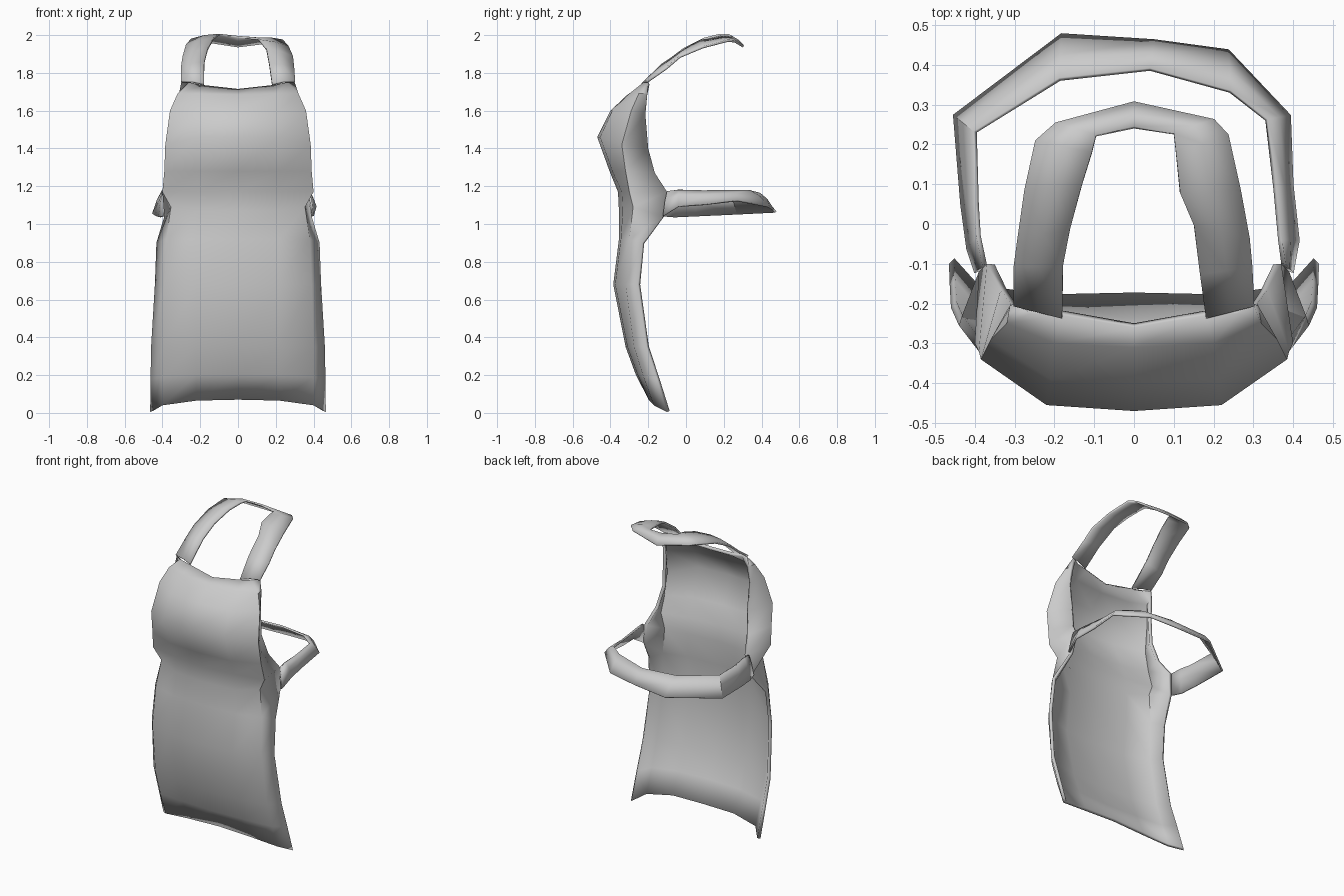
import bpy, bmesh, math

cloth = bpy.data.materials.new("grey cloth")
cloth.diffuse_color = (0.6, 0.6, 0.6, 1)


def sheet(name, rows, thickness):
    """Smooth cloth sheet lofted through rows of points, then thickened."""
    bm = bmesh.new()
    grid = [[bm.verts.new(p) for p in row] for row in rows]
    for a, b in zip(grid, grid[1:]):
        for i in range(len(a) - 1):
            bm.faces.new((a[i], a[i + 1], b[i + 1], b[i]))
    me = bpy.data.meshes.new(name)
    bm.to_mesh(me)
    bm.free()
    me.materials.append(cloth)
    ob = bpy.data.objects.new(name, me)
    bpy.context.collection.objects.link(ob)
    mod = ob.modifiers.new("thickness", 'SOLIDIFY')
    mod.thickness = thickness
    mod.offset = -1
    bpy.ops.object.select_all(action='DESELECT')
    ob.select_set(True)
    bpy.context.view_layer.objects.active = ob
    bpy.ops.object.shade_smooth_by_angle(angle=math.radians(50))
    return ob


def mirrored(half):
    """Centre-to-edge points become a full left-to-right row."""
    return [(-x, y, z) for x, y, z in reversed(half[1:])] + half


def band(outer, inner, bulge):
    """Rows across a strap, with a raised middle line."""
    rows = []
    for o, i in zip(outer, inner):
        mid = [(a + b) / 2 for a, b in zip(o, i)]
        mid[2] += bulge
        rows.append([o, mid, i])
    return rows


# Apron front: hem, skirt, waist, chest, neckline (centre to side edge)
front = [
    [(0, -.19, .07), (.22, -.195, .065), (.40, -.17, .04), (.465, -.10, .005)],
    [(0, -.265, .2), (.22, -.255, .2), (.40, -.225, .19), (.463, -.155, .18)],
    [(0, -.32, .35), (.22, -.31, .35), (.40, -.275, .35), (.46, -.21, .35)],
    [(0, -.385, .68), (.22, -.375, .68), (.39, -.32, .68), (.44, -.255, .68)],
    [(0, -.355, .92), (.22, -.345, .92), (.38, -.30, .92), (.432, -.23, .90)],
    [(0, -.355, 1.07), (.21, -.335, 1.07), (.355, -.28, 1.09), (.39, -.12, 1.04)],
    [(0, -.36, 1.17), (.21, -.34, 1.17), (.40, -.30, 1.17), (.37, -.10, 1.17)],
    [(0, -.405, 1.28), (.22, -.39, 1.28), (.39, -.32, 1.28), (.335, -.165, 1.27)],
    [(0, -.47, 1.46), (.22, -.455, 1.46), (.385, -.34, 1.42), (.31, -.20, 1.40)],
    [(0, -.40, 1.60), (.21, -.39, 1.60), (.36, -.29, 1.60), (.315, -.215, 1.58)],
    [(0, -.31, 1.685), (.2, -.30, 1.69), (.32, -.25, 1.69), (.312, -.205, 1.69)],
    [(0, -.26, 1.715), (.18, -.23, 1.735), (.26, -.225, 1.75), (.30, -.20, 1.75)],
]
sheet("apron_front", [mirrored(r) for r in front], .02)

# Neck strap, from the right shoulder round the back to the left shoulder
neck_outer = [(.30, -.20, 1.75), (.295, -.10, 1.82), (.288, -.03, 1.88), (.265, .09, 1.93),
              (.235, .225, 1.965), (.20, .26, 1.96), (0, .30, 1.935), (-.195, .25, 1.965),
              (-.245, .21, 1.97), (-.272, .09, 1.94), (-.29, -.03, 1.88),
              (-.30, -.10, 1.82), (-.30, -.20, 1.75)]
neck_inner = [(.18, -.23, 1.735), (.165, -.12, 1.84), (.15, 0, 1.92), (.115, .08, 1.965),
              (.105, .18, 1.975), (.10, .225, 1.975), (0, .24, 1.985), (-.095, .22, 1.995),
              (-.105, .18, 1.995), (-.13, .10, 1.975), (-.16, -.01, 1.92),
              (-.178, -.10, 1.85), (-.18, -.23, 1.735)]
sheet("neck_strap", band(neck_outer, neck_inner, .006), .012)

# Waist strap, lower edge outside and upper edge inside
waist_outer = [(.39, -.12, 1.04), (.405, -.04, 1.09), (.39, .10, 1.10), (.385, .27, 1.12),
               (.235, .43, 1.09), (.05, .455, 1.075), (-.18, .47, 1.06), (-.445, .27, 1.05),
               (-.425, .05, 1.04), (-.41, -.06, 1.035), (-.39, -.12, 1.04)]
waist_inner = [(.37, -.10, 1.17), (.362, -.04, 1.175), (.35, .09, 1.17), (.33, .26, 1.17),
               (.24, .33, 1.17), (.04, .385, 1.155), (-.185, .36, 1.16), (-.395, .23, 1.17),
               (-.39, .05, 1.17), (-.385, -.03, 1.18), (-.37, -.10, 1.17)]
sheet("waist_strap", band(waist_outer, waist_inner, .012), .012)
